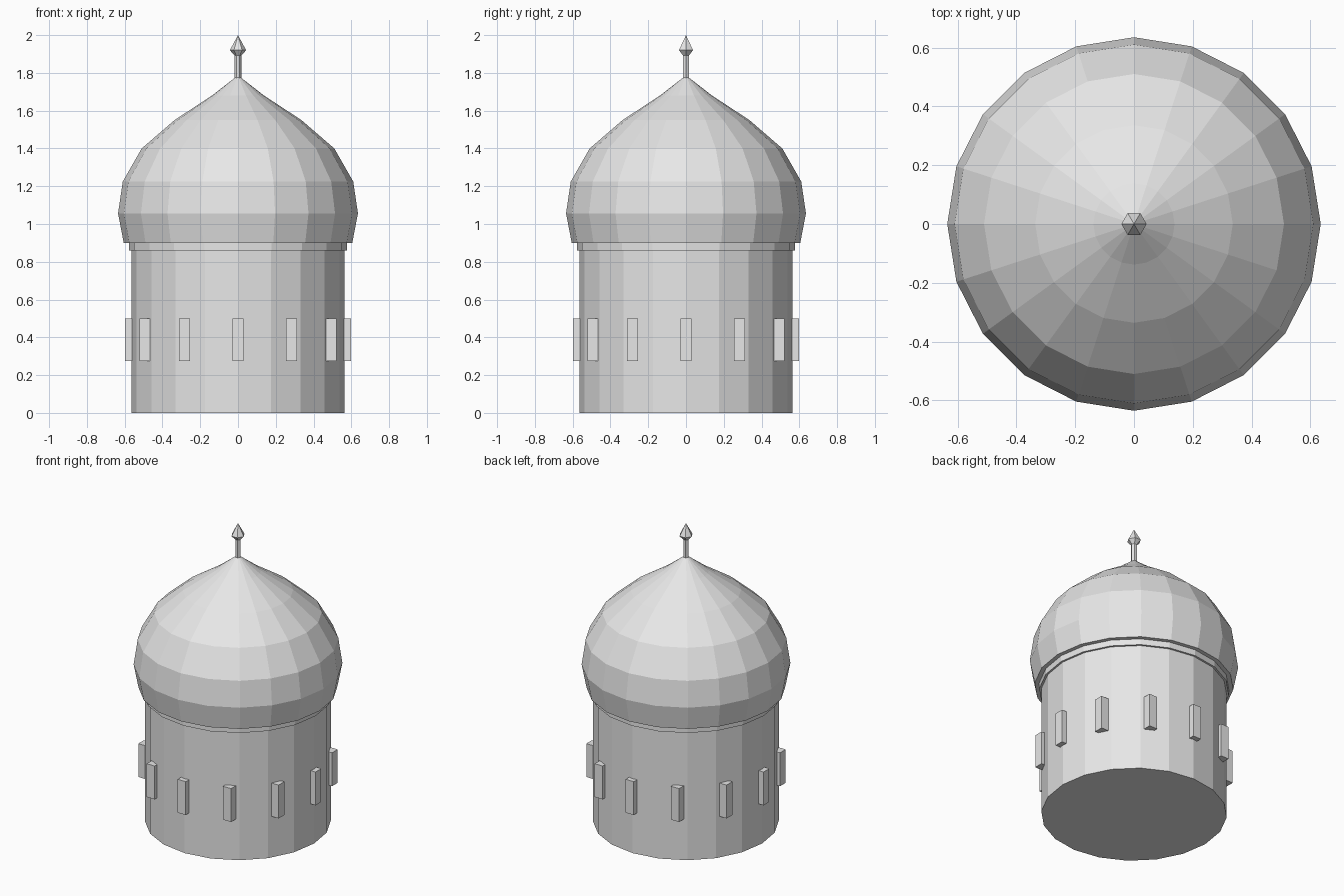
import bpy, bmesh, math

if "Cube" in bpy.data.objects:
    bpy.data.objects.remove(bpy.data.objects["Cube"])

stone = bpy.data.materials.new("pale_grey_stone")
stone.diffuse_color = (0.8, 0.8, 0.8, 1)
stone.use_nodes = True
stone.node_tree.nodes["Principled BSDF"].inputs["Base Color"].default_value = stone.diffuse_color


def finish(name, bm):
    bmesh.ops.recalc_face_normals(bm, faces=bm.faces)
    mesh = bpy.data.meshes.new(name)
    bm.to_mesh(mesh)
    bm.free()
    mesh.materials.append(stone)
    obj = bpy.data.objects.new(name, mesh)
    bpy.context.collection.objects.link(obj)
    return obj


def lathe(name, profile, sides):
    """Closed flat-faced solid from (radius, height) pairs, bottom to top."""
    bm = bmesh.new()
    rings = []
    for r, z in profile:
        if r == 0:
            rings.append([bm.verts.new((0, 0, z))])
        else:
            angles = [2 * math.pi * i / sides for i in range(sides)]
            rings.append([bm.verts.new((r * math.cos(a), r * math.sin(a), z)) for a in angles])
    for low, high in zip(rings, rings[1:]):
        for i in range(sides):
            j = (i + 1) % sides
            if len(high) == 1:
                bm.faces.new((low[i], low[j], high[0]))
            else:
                bm.faces.new((low[i], low[j], high[j], high[i]))
    # End caps
    for ring in (rings[0], rings[-1]):
        if len(ring) > 1:
            bm.faces.new(ring)
    return finish(name, bm)


# Round tower and the collar under the dome
lathe("tower_wall", [(0.565, 0), (0.565, 0.88)], 20)
lathe("collar", [(0.578, 0.86), (0.578, 0.91)], 20)

# Onion dome
lathe("onion_dome", [(0.605, 0.90), (0.635, 1.056), (0.61, 1.225), (0.51, 1.40),
                     (0.336, 1.55), (0.138, 1.68), (0, 1.787)], 20)

# Finial: thin shaft with a pointed head
lathe("finial_shaft", [(0.018, 1.74), (0.018, 1.90)], 6)
lathe("finial_head", [(0.018, 1.892), (0.043, 1.92), (0, 2.0)], 6)

# Twelve upright blocks around the wall, all square to the axes
for k in range(12):
    a = k * math.pi / 6
    bm = bmesh.new()
    bmesh.ops.create_cube(bm, size=1)
    bmesh.ops.scale(bm, vec=(0.06, 0.06, 0.224), verts=bm.verts)
    bmesh.ops.translate(bm, vec=(0.567 * math.cos(a), 0.567 * math.sin(a), 0.388), verts=bm.verts)
    finish(f"window_block_{k + 1}", bm)
